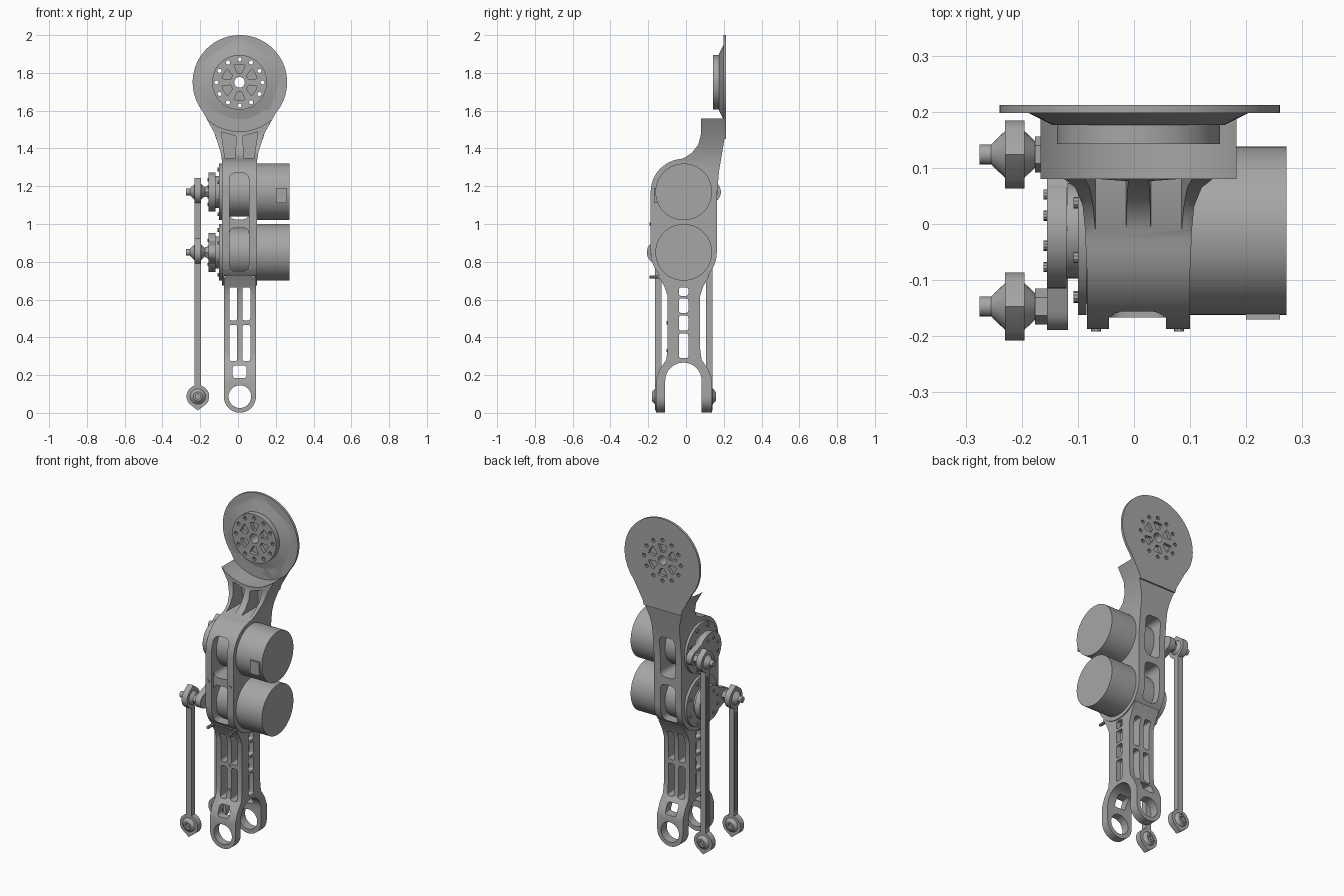
import bpy, bmesh
from math import sin, cos, radians

cube = bpy.data.objects.get("Cube")
if cube:
    bpy.data.objects.remove(cube, do_unlink=True)

metal = bpy.data.materials.new("grey_metal")
metal.use_nodes = True
GREY = (0.38, 0.38, 0.38, 1)
metal.diffuse_color = GREY
metal.node_tree.nodes["Principled BSDF"].inputs["Base Color"].default_value = GREY


# Helpers: 2D outlines, prisms and booleans
def arc(u, v, r, a0=0, a1=360, n=48):
    steps = n if a1 - a0 == 360 else n + 1
    return [(u + r * cos(radians(a0 + (a1 - a0) * i / n)),
             v + r * sin(radians(a0 + (a1 - a0) * i / n))) for i in range(steps)]


def rect(u0, u1, v0, v1, r=0.0):
    if r == 0:
        return [(u0, v0), (u1, v0), (u1, v1), (u0, v1)]
    return (arc(u1 - r, v1 - r, r, 0, 90, 5) + arc(u0 + r, v1 - r, r, 90, 180, 5)
            + arc(u0 + r, v0 + r, r, 180, 270, 5) + arc(u1 - r, v0 + r, r, 270, 359.9, 5))


def prism(name, pts, axis, a, b, end=None):
    """Outline (y,z) along x, or (x,z) along y, from a to b."""
    def place(p, w):
        return (w, p[0], p[1]) if axis == "x" else (p[0], w, p[1])
    bm = bmesh.new()
    lo = [bm.verts.new(place(p, a)) for p in pts]
    hi = [bm.verts.new(place(p, b)) for p in (end or pts)]
    bm.faces.new(lo)
    bm.faces.new(hi)
    for i in range(len(lo)):
        j = (i + 1) % len(lo)
        bm.faces.new((lo[i], lo[j], hi[j], hi[i]))
    bmesh.ops.recalc_face_normals(bm, faces=bm.faces)
    mesh = bpy.data.meshes.new(name)
    bm.to_mesh(mesh)
    bm.free()
    mesh.materials.append(metal)
    obj = bpy.data.objects.new(name, mesh)
    bpy.context.collection.objects.link(obj)
    return obj


def cyl(name, u, v, r, axis, a, b, r2=None, n=48):
    return prism(name, arc(u, v, r, n=n), axis, a, b, arc(u, v, r2 or r, n=n))


def boolean(obj, other, op="DIFFERENCE"):
    mod = obj.modifiers.new("cut", "BOOLEAN")
    mod.operation, mod.object, mod.solver = op, other, "EXACT"
    bpy.context.view_layer.objects.active = obj
    bpy.ops.object.modifier_apply(modifier=mod.name)
    bpy.data.objects.remove(other, do_unlink=True)


def cut(obj, pts, axis, a=-0.5, b=0.5):
    boolean(obj, prism("cutter", pts, axis, a, b))


def mirror(pts):
    return [(2 * CX - x, z) for x, z in pts]


CX = 0.008          # centre of the frame across
DZ = 1.75           # centre of the top disc
MY = -0.012         # motor axis depth
MOTORS = {"upper": (1.17, 1), "lower": (0.85, -1)}

# Motor case with flared neck: side outline trimmed by front outline
flare = [(0.1, 1.33), (0.108, 1.38), (0.14, 1.48), (0.2, 1.59)]
side = (arc(MY, 0.85, 0.175, 180, 360, 24)
        + [(0.163, 1.15), (0.175, 1.28), (0.2, 1.43), (0.212, 1.5), (0.212, 1.6), (0.09, 1.6),
           (0.08, 1.57), (0.08, 1.48), (0.065, 1.42), (0.03, 1.375), (-0.01, 1.35)]
        + arc(MY, 1.17, 0.175, 95, 180, 12))
right_edge = [(0.1, 0.6)] + flare + [(0.21, 1.65)]
case = prism("motor_case", side, "x", -0.3, 0.3)
boolean(case, prism("trim", right_edge + mirror(right_edge)[::-1], "y", -0.4, 0.4), "INTERSECT")
cut(case, arc(CX, DZ, 0.26, n=64), "y", -0.4, 0.198)
pocket = [(0.085, 1.35), (0.03, 1.35), (0.026, 1.465), (0.105, 1.488)]
for pts in (pocket, mirror(pocket)):
    cut(case, pts, "y", -0.4, 0.15)
cut(case, rect(-0.045, 0.057, 0.72, 1.29), "y", -0.4, -0.167)
for z0, z1 in ((0.75, 0.98), (1.025, 1.27)):
    cut(case, rect(-0.045, 0.057, z0, z1, 0.03), "y")

# Disc with tapered skirt, hub and hole pattern
tail = [(0.14, 1.48), (0.132, 1.45)]
disc = prism("mount_disc", arc(CX + 0.002, DZ, 0.25, -40, 220, 60) + mirror(tail) + tail[::-1],
             "y", 0.198, 0.2125)
boolean(disc, cyl("skirt", CX, DZ, 0.152, "y", 0.176, 0.2, 0.2), "UNION")
boolean(disc, cyl("hub", CX, DZ, 0.145, "y", 0.143, 0.18), "UNION")
cut(disc, arc(CX, DZ, 0.028, n=24), "y")
for i in range(12):
    t = radians(30 * i)
    cut(disc, arc(CX + 0.122 * cos(t), DZ + 0.122 * sin(t), 0.011, n=10), "y")
for i in range(6):
    t = 60 * i + 30
    spoke_gap = arc(CX, DZ, 0.095, t - 18, t + 18, 4) + arc(CX, DZ, 0.05, t - 13, t + 13, 2)[::-1]
    cut(disc, spoke_gap, "y", 0.1, 0.165)
    cut(disc, spoke_gap, "y", 0.195, 0.3)

# Motors, hubs and cranks
for tag, (z, s) in MOTORS.items():
    cyl(tag + "_motor", MY, z, 0.15, "x", 0.06, 0.272, n=64)
    cyl(tag + "_motor_core", MY, z, 0.13, "x", -0.085, 0.07)
    cyl(tag + "_motor_flange", MY, z, 0.15, "x", -0.1, -0.085)
    cyl(tag + "_output_hub", MY, z, 0.085, "x", -0.13, -0.09)
    cyl(tag + "_output_plate", MY, z, 0.103, "x", -0.155, -0.12)
    for i in range(8):
        t = radians(45 * i + 22)
        cyl(tag + "_flange_bolt", MY + 0.128 * cos(t), z + 0.128 * sin(t), 0.01,
            "x", -0.108, -0.095, n=10)
        cyl(tag + "_hub_bolt", MY + 0.07 * cos(t), z + 0.07 * sin(t), 0.009,
            "x", -0.161, -0.15, n=10)
    py = 0.127 if s > 0 else -0.147
    tip = arc(py, z, 0.042, -80, 80, 10) if s > 0 else arc(py, z, 0.042, 100, 260, 10)
    root = [(MY, z + 0.09), (MY, z - 0.09)]
    prism(tag + "_crank", tip + (root if s > 0 else root[::-1]), "x", -0.155, -0.118)
    prism(tag + "_cable_socket", rect(MY - 0.158, MY - 0.13, z - 0.06, z + 0.02), "x", 0.2, 0.26) \
        if s > 0 else None

# Lower leg: forked frame with window lattice and bearing bores
fork = [(-0.158, 0), (-0.158, 0.18), (-0.14, 0.23), (-0.105, 0.28), (-0.097, 0.34), (-0.097, 0.62),
        (-0.115, 0.67), (-0.15, 0.73), (0.125, 0.73), (0.092, 0.67), (0.075, 0.62), (0.075, 0.34),
        (0.083, 0.28), (0.118, 0.23), (0.138, 0.18), (0.138, 0), (0.083, 0)]
leg = prism("lower_leg", fork + arc(-0.0135, 0.17, 0.0965, 0, 180, 16) + [(-0.11, 0)],
            "x", -0.2, 0.2)
outline = arc(CX + 0.002, 0.086, 0.085, 180, 360, 24) + [(0.095, 0.75), (-0.075, 0.75)]
boolean(leg, prism("trim", outline, "y", -0.4, 0.4), "INTERSECT")
cut(leg, arc(CX + 0.002, 0.086, 0.06, n=32), "y")
cut(leg, rect(-0.028, 0.045, 0.185, 0.25, 0.012), "y")
for x0, x1 in ((-0.045, -0.004), (0.024, 0.065)):
    for z0, z1 in ((0.275, 0.465), (0.49, 0.665)):
        cut(leg, rect(x0, x1, z0, z1, 0.01), "y")
for z0, z1 in ((0.29, 0.42), (0.435, 0.515), (0.53, 0.605), (0.62, 0.665)):
    cut(leg, rect(-0.037, 0.012, z0, z1, 0.01), "x")

# Push rods with ball-joint heads
RX = -0.2125
for tag, (z, s) in MOTORS.items():
    y = 0.124 if s > 0 else -0.147
    rod = prism(tag + "_push_rod", rect(y - 0.0175, y + 0.0175, 0.12, z - 0.04),
                "x", RX - 0.0175, RX + 0.0175)
    cut(rod, rect(y - 0.009, y + 0.009, 0.17, z - 0.09, 0.005), "x", RX - 0.3, RX - 0.011)
    prism(tag + "_rod_top_head", arc(y, z, 0.061, 140, 400, 16) + [(y, z + 0.074)],
          "x", RX - 0.0175, RX + 0.0175)
    low = prism(tag + "_rod_bottom_head", arc(RX, 0.087, 0.06, -40, 220, 16) + [(RX, 0.013)],
                "y", y - 0.0175, y + 0.0175)
    cut(low, arc(RX, 0.087, 0.03, n=20), "y")
    for d in (-1, 1):
        cyl(tag + "_top_joint", y, z, 0.042, "x", RX + 0.017 * d, RX + 0.042 * d, 0.018, n=20)
        joint = cyl(tag + "_bottom_joint", RX, 0.087, 0.042, "y",
                    y + 0.017 * d, y + 0.034 * d, 0.024, n=20)
        cut(joint, arc(RX, 0.087, 0.014, n=16), "y")
    cyl(tag + "_top_pin", y, z, 0.018, "x", -0.275, -0.15, n=16)
    cyl(tag + "_pin_collar", y, z, 0.032, "x", -0.176, -0.15, n=6)
    cyl(tag + "_bottom_pin", RX, 0.087, 0.014, "y", y - 0.02, y + 0.02, n=16)

# Case and leg screws
for x in (-0.068, 0.08):
    for z in (0.72, 1.0):
        cyl("case_screw", x, z, 0.009, "y", -0.192, -0.12, n=10)
for z in (0.33, 0.477, 0.64):
    cyl("leg_screw", 0.01, z, 0.009, "y", -0.102, -0.08, n=10)

# Smooth round surfaces, keep edges sharp
bpy.ops.object.select_all(action="DESELECT")
for obj in bpy.context.collection.objects:
    if obj.type == "MESH":
        obj.select_set(True)
        bpy.context.view_layer.objects.active = obj
bpy.ops.object.shade_smooth_by_angle(angle=radians(30))
